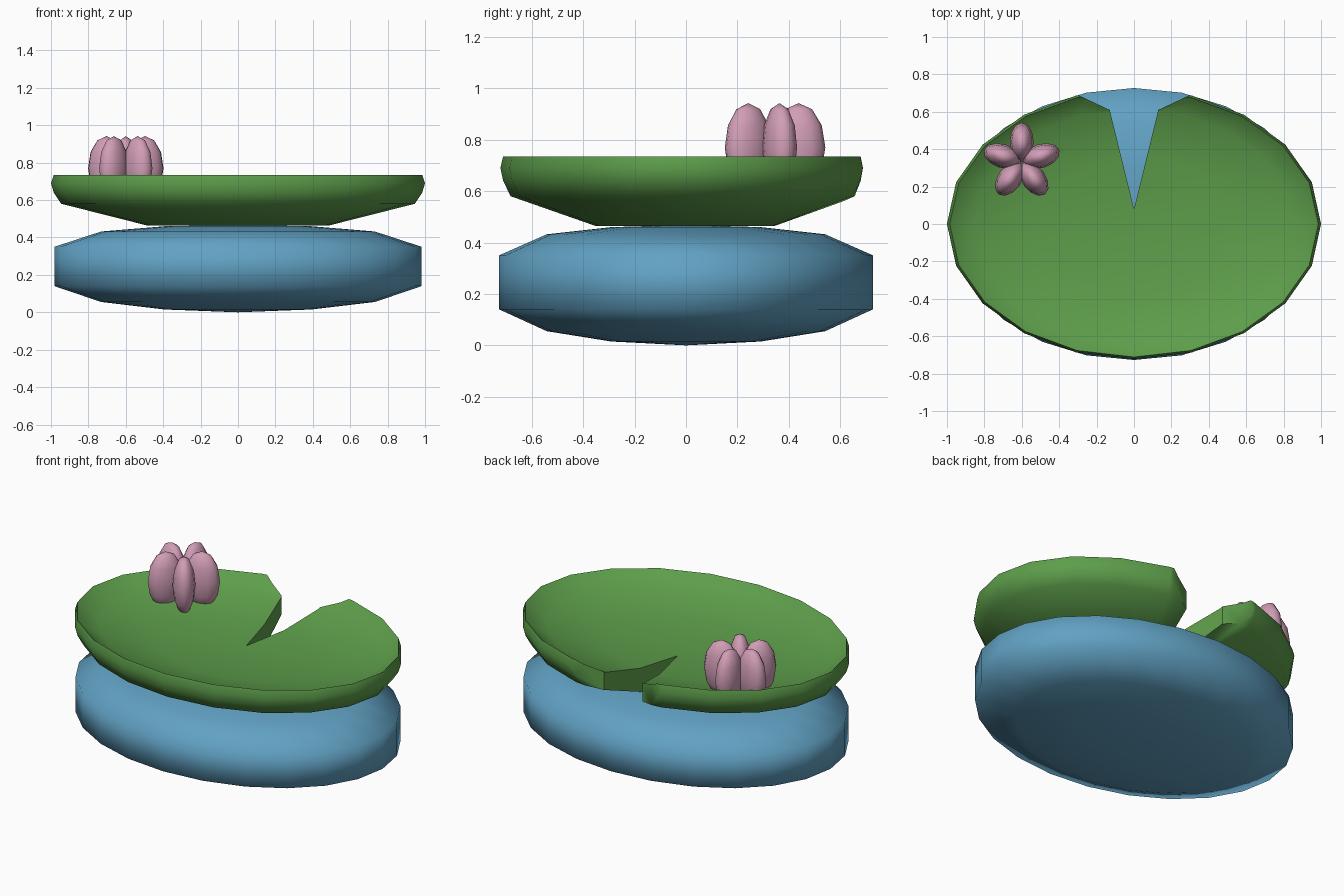
import bpy, bmesh
from math import sin, cos, pi, radians
from mathutils import Matrix

if "Cube" in bpy.data.objects:
    bpy.data.objects.remove(bpy.data.objects["Cube"], do_unlink=True)


def material(name, color):
    m = bpy.data.materials.new(name)
    m.use_nodes = True
    m.diffuse_color = (*color, 1)
    bsdf = m.node_tree.nodes["Principled BSDF"]
    bsdf.inputs["Base Color"].default_value = (*color, 1)
    bsdf.inputs["Roughness"].default_value = 0.8
    return m


def make_object(name, bm, mat=None):
    bmesh.ops.recalc_face_normals(bm, faces=bm.faces)
    mesh = bpy.data.meshes.new(name)
    bm.to_mesh(mesh)
    bm.free()
    ob = bpy.data.objects.new(name, mesh)
    bpy.context.collection.objects.link(ob)
    if mat:
        mesh.materials.append(mat)
    return ob


def select(ob):
    bpy.ops.object.select_all(action='DESELECT')
    ob.select_set(True)
    bpy.context.view_layer.objects.active = ob


def smooth(ob, angle):
    select(ob)
    bpy.ops.object.shade_smooth_by_angle(angle=radians(angle))


def lathe(name, profile, sides, rx, ry, mat):
    """Turn a profile that starts and ends on the axis into an oval solid."""
    bm = bmesh.new()
    low = bm.verts.new((0, 0, profile[0][1]))
    high = bm.verts.new((0, 0, profile[-1][1]))
    rings = []
    for r, z in profile[1:-1]:
        rings.append([bm.verts.new((rx * r * sin(2 * pi * i / sides),
                                    ry * r * cos(2 * pi * i / sides), z))
                      for i in range(sides)])
    for i in range(sides):
        j = (i + 1) % sides
        bm.faces.new((low, rings[0][i], rings[0][j]))
        bm.faces.new((high, rings[-1][j], rings[-1][i]))
        for a, b in zip(rings, rings[1:]):
            bm.faces.new((a[i], a[j], b[j], b[i]))
    return make_object(name, bm, mat)


water_blue = material("water_blue", (0.12, 0.36, 0.55))
leaf_green = material("leaf_green", (0.11, 0.34, 0.07))
petal_pink = material("petal_pink", (0.64, 0.34, 0.47))

# Rounded oval water base
water = lathe("water_base",
              [(0, 0), (.4, .015), (.745, .055), (1, .14),
               (1, .35), (.745, .432), (.4, .46), (0, .468)],
              24, .982, .727, water_blue)
smooth(water, 85)

# Dished lily pad
pad = lathe("lily_pad",
            [(0, .465), (.49, .465), (.945, .58), (.985, .64), (1, .69),
             (.985, .735), (.95, .71), (.85, .665), (.5, .612), (0, .6)],
            20, 1, .722, leaf_green)

# Flared notch cut out of the back of the pad
outline = [(0, .08), (.13, .61), (.3, .69), (.51, .79)]
outline += [(-x, y) for x, y in reversed(outline[1:])]
bm = bmesh.new()
face = bm.faces.new([bm.verts.new((x, y, .3)) for x, y in outline])
grown = bmesh.ops.extrude_face_region(bm, geom=[face])["geom"]
bmesh.ops.translate(bm, vec=(0, 0, .7),
                    verts=[g for g in grown if isinstance(g, bmesh.types.BMVert)])
cutter = make_object("notch_cutter", bm)
cutter.hide_render = True
cut = pad.modifiers.new("notch", 'BOOLEAN')
cut.operation = 'DIFFERENCE'
cut.solver = 'EXACT'
cut.object = cutter
select(pad)
bpy.ops.object.modifier_apply(modifier=cut.name)
bpy.data.objects.remove(cutter, do_unlink=True)
smooth(pad, 50)

# Flower of five upright petals
for k in range(5):
    bm = bmesh.new()
    bmesh.ops.create_uvsphere(bm, u_segments=12, v_segments=6, radius=1)
    place = (Matrix.Translation((-.6, .33, .77))
             @ Matrix.Rotation(pi / 2 + k * 2 * pi / 5, 4, 'Z')
             @ Matrix.Translation((.108, 0, 0))
             @ Matrix.Diagonal((.104, .064, .172, 1)))
    bmesh.ops.transform(bm, matrix=place, verts=bm.verts)
    smooth(make_object(f"petal_{k + 1}", bm, petal_pink), 70)
